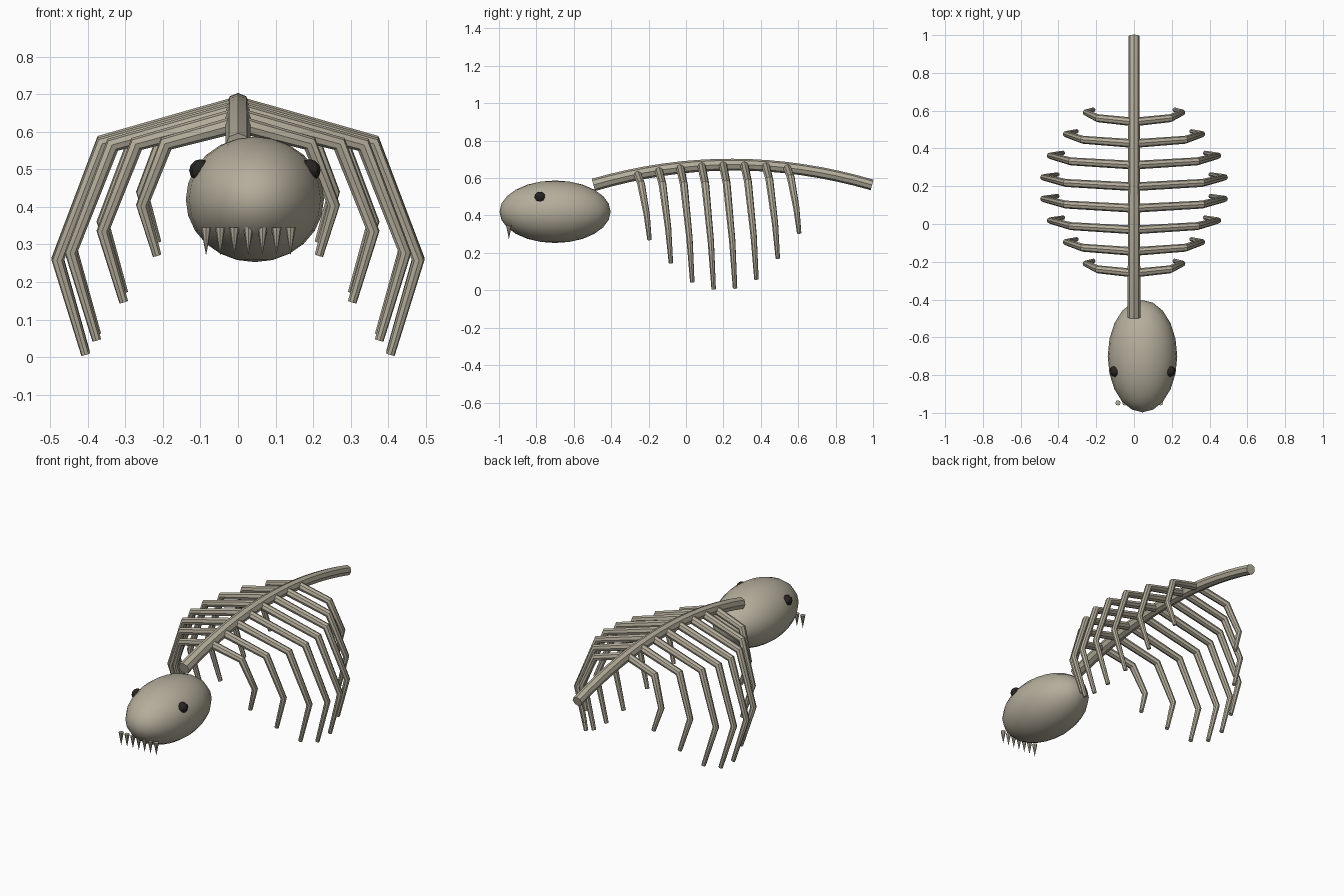
import bpy, math

if "Cube" in bpy.data.objects:
    bpy.data.objects.remove(bpy.data.objects["Cube"])

def material(name, color):
    m = bpy.data.materials.new(name)
    m.diffuse_color = (*color, 1)
    m.use_nodes = True
    m.node_tree.nodes["Principled BSDF"].inputs["Base Color"].default_value = m.diffuse_color
    return m

BONE = material("bone", (0.46, 0.42, 0.33))
DARK = material("dark", (0.02, 0.018, 0.015))

def finish(ob, name, mat, angle=40):
    ob.name = name
    ob.data.materials.clear()
    ob.data.materials.append(mat)
    bpy.ops.object.select_all(action='DESELECT')
    ob.select_set(True)
    bpy.context.view_layer.objects.active = ob
    bpy.ops.object.shade_smooth_by_angle(angle=math.radians(angle))
    return ob

def tube(name, points, radii):
    """Tapered round bone swept along a polyline."""
    cu = bpy.data.curves.new(name, 'CURVE')
    cu.dimensions = '3D'
    cu.bevel_depth = 1.0
    cu.bevel_resolution = 2
    cu.use_fill_caps = True
    sp = cu.splines.new('POLY')
    sp.points.add(len(points) - 1)
    for p, co, r in zip(sp.points, points, radii):
        p.co = (*co, 1)
        p.radius = r
    ob = bpy.data.objects.new(name, cu)
    bpy.context.collection.objects.link(ob)
    bpy.ops.object.select_all(action='DESELECT')
    ob.select_set(True)
    bpy.context.view_layer.objects.active = ob
    bpy.ops.object.convert(target='MESH')
    return finish(bpy.context.object, name, BONE)

def ball(name, loc, scale, mat, seg, rings):
    bpy.ops.mesh.primitive_uv_sphere_add(segments=seg, ring_count=rings, location=loc)
    ob = bpy.context.object
    ob.scale = scale
    return finish(ob, name, mat)

def spine_z(y):
    return 0.672 - 0.11 * ((y - 0.25) / 0.75) ** 2

# Arched spine
N = 16
ys = [-0.495 + 1.49 * i / N for i in range(N + 1)]
tube("spine", [(0, y, spine_z(y)) for y in ys],
     [0.034 - 0.005 * i / N for i in range(N + 1)])

# Eight rib pairs, widest in the middle, bent in three straight pieces
widths = [0.255, 0.36, 0.445, 0.48]
for i, w in enumerate(widths + widths[::-1]):
    y = -0.26 + 0.1143 * i
    z = spine_z(y)
    pts = [(0, y, z),
           (0.75 * w, y + 0.02, z - 0.205 * w),
           (w, y + 0.05, z - 0.85 * w),
           (0.845 * w, y + 0.065, z - 1.375 * w)]
    rib = tube(f"rib_pair_{i + 1}", pts, [0.023, 0.021, 0.017, 0.012])
    rib.modifiers.new("mirror", 'MIRROR').use_clip = False

# Skull, set slightly off the spine's axis
CX = 0.045
ball("skull", (CX, -0.70, 0.42), (0.184, 0.297, 0.167), BONE, 20, 12)

# Eye sockets
for side, s in (("left", 1), ("right", -1)):
    ball(f"eye_{side}", (CX + s * 0.145, -0.78, 0.497), (0.03, 0.03, 0.03), DARK, 8, 6)

# Row of pointed teeth
for i in range(7):
    bpy.ops.mesh.primitive_cone_add(vertices=8, radius1=0.014, radius2=0, depth=0.075,
                                    location=(-0.085 + 0.0375 * i, -0.947, 0.308),
                                    rotation=(math.pi, 0, 0))
    finish(bpy.context.object, f"tooth_{i + 1}", BONE)
